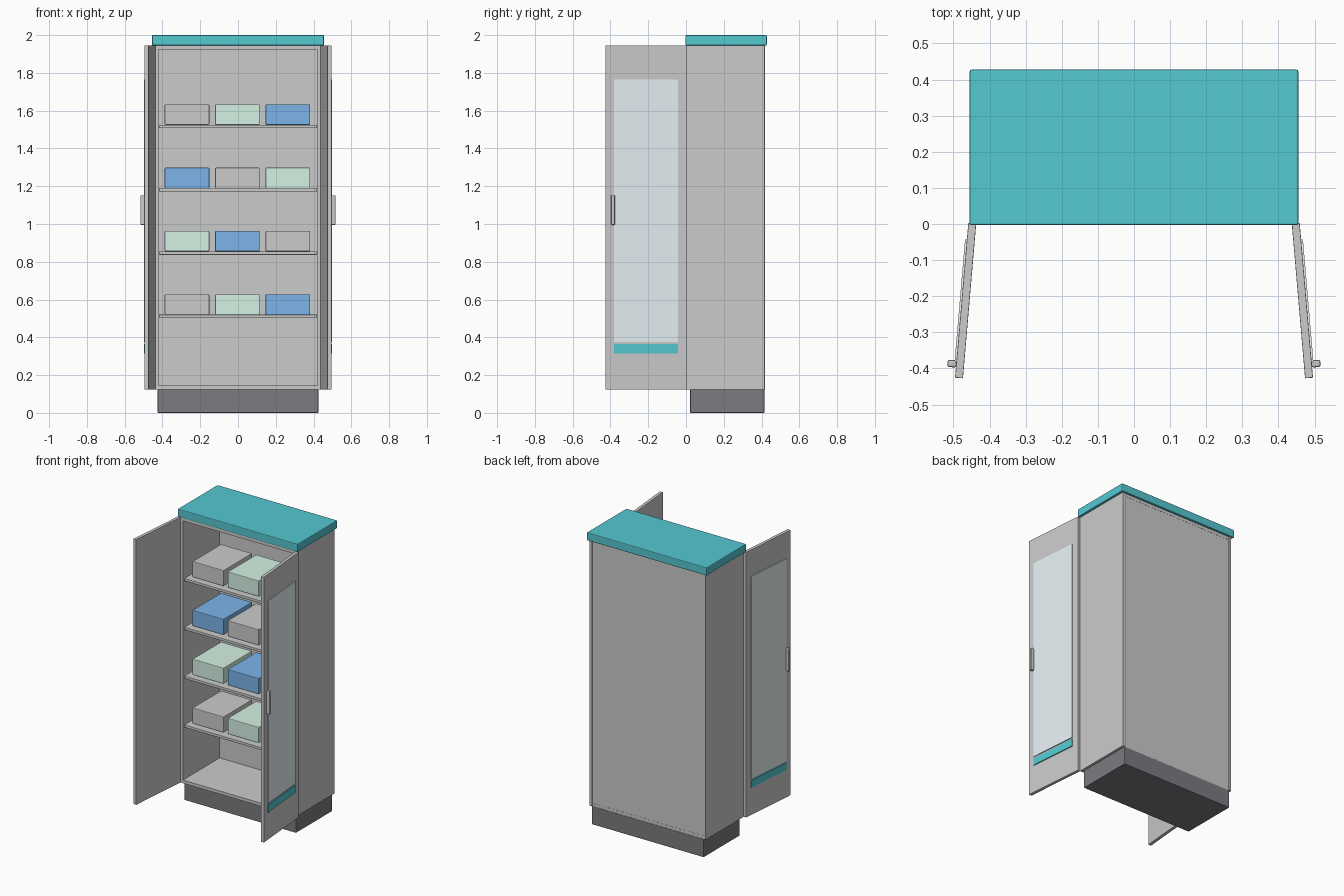
import bpy, bmesh, math
from mathutils import Matrix

if "Cube" in bpy.data.objects:
    bpy.data.objects.remove(bpy.data.objects["Cube"])


def material(name, rgb):
    m = bpy.data.materials.new(name)
    m.diffuse_color = (*rgb, 1)
    m.use_nodes = True
    m.node_tree.nodes["Principled BSDF"].inputs["Base Color"].default_value = m.diffuse_color
    return m


TEAL = material("teal", (0.09, 0.58, 0.64))
DARK = material("dark_grey", (0.20, 0.20, 0.22))
BLUE = material("blue", (0.20, 0.46, 0.82))
MINT = material("mint", (0.66, 0.88, 0.77))
PALE = material("pale_panel", (0.80, 0.88, 0.91))


def box(name, x, y, z, mat=None, bevel=0.0, matrix=None):
    """Box from (min, max) ranges, optionally bevelled and placed by a matrix."""
    bm = bmesh.new()
    bmesh.ops.create_cube(bm, size=1)
    for v in bm.verts:
        v.co = [r[0] if c < 0 else r[1] for c, r in zip(v.co, (x, y, z))]
    if bevel:
        bmesh.ops.bevel(bm, geom=bm.edges[:], offset=bevel, segments=2,
                        profile=0.5, affect='EDGES')
    if matrix:
        bm.transform(matrix)
        if matrix.determinant() < 0:
            bmesh.ops.reverse_faces(bm, faces=bm.faces[:])
    me = bpy.data.meshes.new(name)
    bm.to_mesh(me)
    bm.free()
    ob = bpy.data.objects.new(name, me)
    bpy.context.collection.objects.link(ob)
    if mat:
        me.materials.append(mat)
    return ob


Y0, Y1 = 0.002, 0.417      # carcass front and back
Z0, Z1 = 0.124, 1.945      # carcass bottom and top

# plinth and top slab
box("plinth", (-0.425, 0.425), (0.022, 0.415), (0, Z0), DARK, 0.003)
box("top_slab", (-0.455, 0.455), (-0.003, 0.4275), (Z1, 2.0), TEAL, 0.005)

# carcass panels
for side, s in (("left", -1), ("right", 1)):
    box(f"{side}_side_panel", tuple(sorted((s * 0.42, s * 0.44))), (Y0, Y1), (Z0, Z1), None, 0.001)
box("bottom_panel", (-0.42, 0.42), (Y0, Y1 - 0.004), (Z0, Z0 + 0.021))
box("ceiling_panel", (-0.42, 0.42), (Y0, Y1 - 0.004), (Z1 - 0.021, Z1))
box("back_panel", (-0.42, 0.42), (Y1 - 0.016, Y1 - 0.005), (Z0 + 0.021, Z1 - 0.021))

# shelves with storage boxes, colours shifting one place per row
colours = [None, MINT, BLUE]
for row in range(4):
    top = 1.525 - row * 0.335
    box(f"shelf_{row + 1}", (-0.418, 0.418), (0.015, Y1 - 0.016), (top - 0.018, top), None, 0.002)
    for col in range(3):
        cx = (col - 1) * 0.267 - 0.003
        box(f"storage_box_{row + 1}_{col + 1}", (cx - 0.118, cx + 0.118), (0.06, 0.37),
            (top, top + 0.108), colours[(col - row) % 3], 0.004)

# open doors: local -y runs from hinge to free edge, local +x is the outer face
for side, s in (("left", -1), ("right", 1)):
    m = (Matrix.Diagonal((s, 1, 1, 1)) @ Matrix.Translation((0.437, 0.001, 0))
         @ Matrix.Rotation(math.radians(4.9), 4, 'Z'))
    box(f"{side}_door", (0, 0.022), (-0.43, 0), (Z0, Z1), None, 0.002, m)
    box(f"{side}_door_inlay", (0.021, 0.027), (-0.386, -0.046), (0.376, 1.765), PALE, 0, m)
    box(f"{side}_door_stripe", (0.021, 0.027), (-0.386, -0.046), (0.315, 0.365), TEAL, 0, m)
    box(f"{side}_door_handle", (0.021, 0.046), (-0.402, -0.382), (0.995, 1.152), None, 0.005, m)
